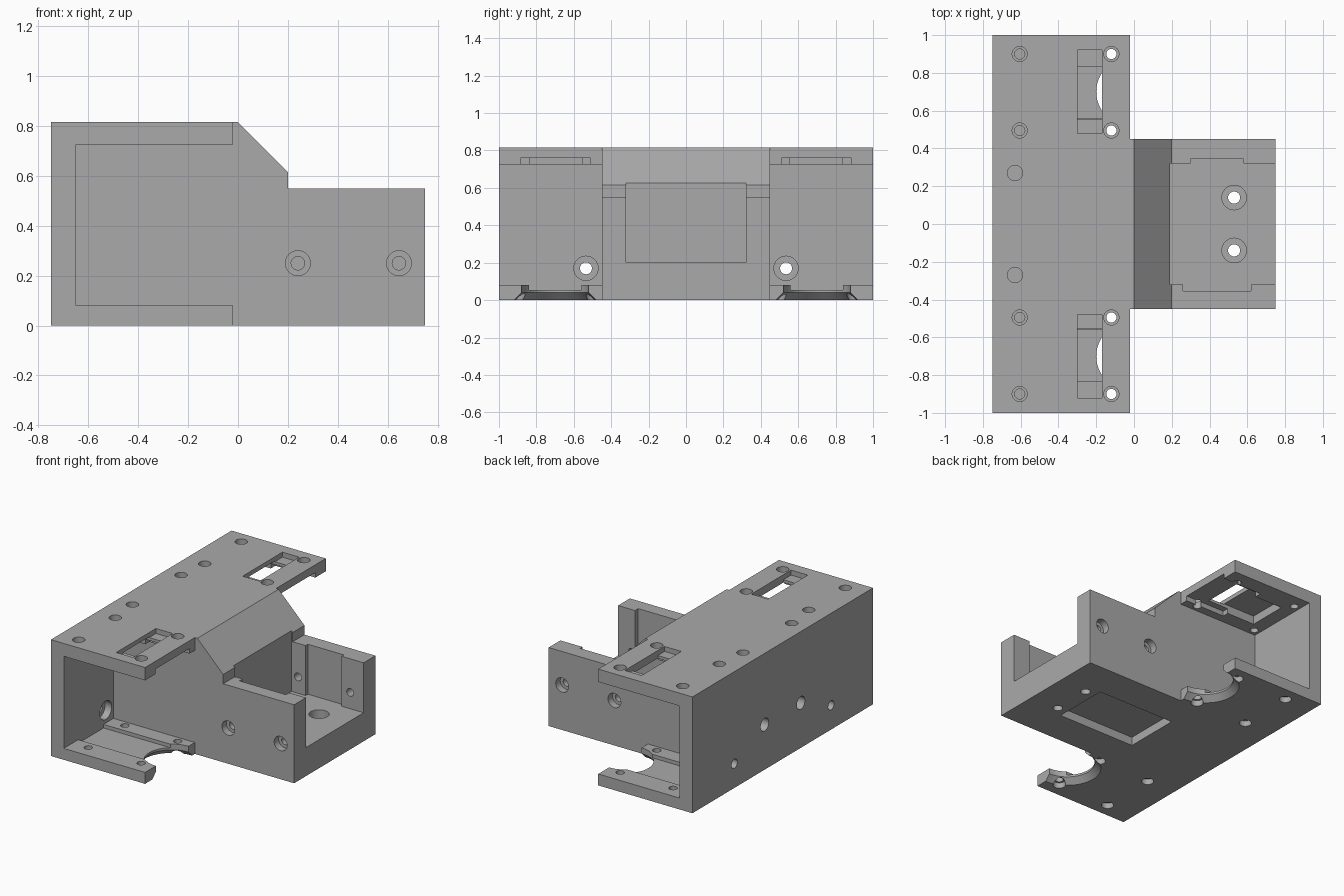
import bpy, bmesh, math
from mathutils import Matrix, Vector

if "Cube" in bpy.data.objects:
    bpy.data.objects.remove(bpy.data.objects["Cube"], do_unlink=True)

grey = bpy.data.materials.new("matte_grey")
grey.use_nodes = True
grey.diffuse_color = (0.4, 0.4, 0.4, 1)
grey.node_tree.nodes["Principled BSDF"].inputs["Base Color"].default_value = (0.4, 0.4, 0.4, 1)


def new_object(name, bm):
    bmesh.ops.recalc_face_normals(bm, faces=bm.faces)
    mesh = bpy.data.meshes.new(name)
    bm.to_mesh(mesh)
    bm.free()
    mesh.materials.append(grey)
    ob = bpy.data.objects.new(name, mesh)
    bpy.context.collection.objects.link(ob)
    return ob


# Solid bracket: side profile extruded across the full width
profile = [(-0.75, 0), (0.75, 0), (0.75, 0.55), (0.2, 0.55), (0.2, 0.615), (0, 0.815), (-0.75, 0.815)]
bm = bmesh.new()
face = bm.faces.new([bm.verts.new((x, -1, z)) for x, z in profile])
moved = bmesh.ops.extrude_face_region(bm, geom=[face])["geom"]
bmesh.ops.translate(bm, vec=(0, 2, 0), verts=[v for v in moved if isinstance(v, bmesh.types.BMVert)])
body = new_object("bracket_body", bm)
bpy.context.view_layer.objects.active = body
body.select_set(True)


def cut(bm):
    """Subtract a shape from the body and discard the cutter."""
    cutter = new_object("cutter", bm)
    cutter.hide_render = True
    mod = body.modifiers.new("cut", 'BOOLEAN')
    mod.operation = 'DIFFERENCE'
    mod.solver = 'EXACT'
    mod.object = cutter
    bpy.ops.object.modifier_apply(modifier=mod.name)
    bpy.data.objects.remove(cutter, do_unlink=True)


def cut_box(x, y, z):
    bm = bmesh.new()
    bmesh.ops.create_cube(bm, size=1)
    for v in bm.verts:
        v.co = Vector([(a + b) / 2 + c * abs(b - a) for (a, b), c in zip((x, y, z), v.co)])
    cut(bm)


def cut_round(start, end, r1, r2=None, sides=32):
    """Cylinder or cone cut between two points."""
    a, b = Vector(start), Vector(end)
    bm = bmesh.new()
    turn = Vector((0, 0, 1)).rotation_difference(b - a).to_matrix().to_4x4()
    bmesh.ops.create_cone(bm, cap_ends=True, segments=sides, radius1=r1, radius2=r2 or r1,
                          depth=(b - a).length, matrix=Matrix.Translation((a + b) / 2) @ turn)
    cut(bm)


for s in (-1, 1):
    def side(a, b):
        return (s * a, s * b)

    # Clear the space beside the narrow arm, then hollow the side bay
    cut_box((-0.02, 1), side(0.45, 1.2), (-0.2, 1))
    cut_box((-0.65, 0.1), side(0.45, 1.2), (0.08, 0.725))

    # Floor groove and chamfered round relief at the floor's edge
    cut_box((-0.65, 0.1), side(0.56, 0.84), (0.055, 0.2))
    cut_round((-0.02, s * 0.7, -0.01), (-0.02, s * 0.7, 0.04), 0.23, 0.18, 48)
    cut_round((-0.02, s * 0.7, 0.03), (-0.02, s * 0.7, 0.2), 0.18, sides=48)

    # Roof recesses and stepped slot
    cut_box((-0.33, 0.1), side(0.51, 0.885), (0.6, 0.76))
    cut_box((-0.55, -0.17), side(0.555, 0.835), (0.6, 0.785))
    cut_box((-0.3, -0.17), side(0.48, 0.92), (0.78, 0.9))

    # Counterbored screw holes in the roof and the floor
    for y in (0.495, 0.9):
        for x in (-0.605, -0.12):
            cut_round((x, s * y, 0.65), (x, s * y, 0.9), 0.027)
            cut_round((x, s * y, 0.775), (x, s * y, 0.9), 0.04)
        for x in (-0.53, -0.12):
            cut_round((x, s * y, -0.1), (x, s * y, 0.15), 0.027)
            cut_round((x, s * y, -0.1), (x, s * y, 0.04), 0.04)

    # Back wall holes, with the counterbore inside the bay
    cut_round((-0.9, s * 0.535, 0.17), (-0.5, s * 0.535, 0.17), 0.032)
    cut_round((-0.7, s * 0.535, 0.17), (-0.5, s * 0.535, 0.17), 0.065)

    # Blind sockets in the back and the top
    cut_round((-0.9, s * 0.2, 0.315), (-0.45, s * 0.2, 0.315), 0.045)
    cut_round((-0.63, s * 0.27, 0.6), (-0.63, s * 0.27, 0.9), 0.04)

# Open tray in the arm, with a shallow recess in each wall
cut_box((0.19, 1), (-0.32, 0.32), (0.2, 1))
cut_box((0.3, 0.58), (0.2, 0.345), (0.2, 0.8))
cut_box((0.26, 0.62), (-0.355, -0.2), (0.2, 0.8))

# Tray wall and floor screw holes
for s, z in ((-1, 0.25), (1, 0.315)):
    for x in (0.24, 0.645):
        cut_round((x, s * 0.25, z), (x, s * 0.6, z), 0.027)
        cut_round((x, s * 0.4, z), (x, s * 0.6, z), 0.05)
    cut_round((0.53, s * 0.14, -0.1), (0.53, s * 0.14, 0.3), 0.032)
    cut_round((0.53, s * 0.14, 0.1), (0.53, s * 0.14, 0.3), 0.065)

# Shallow pocket under the arm
cut_box((-0.15, 0.455), (-0.2, 0.2), (-0.1, 0.06))

bpy.ops.object.shade_smooth_by_angle(angle=math.radians(25))
